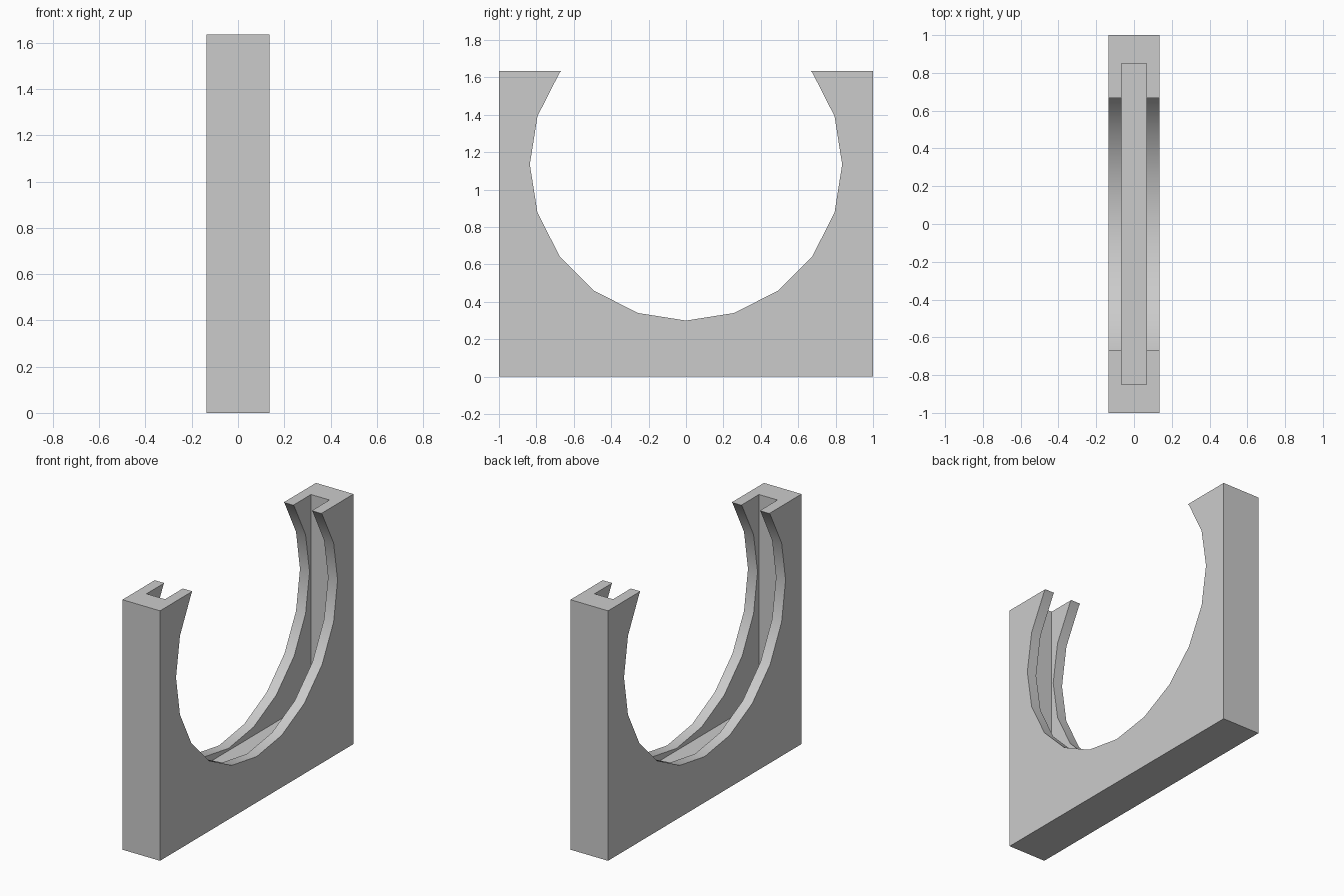
import bpy
import bmesh
from math import radians
from mathutils import Matrix

old = bpy.data.objects.get("Cube")
if old:
    bpy.data.objects.remove(old, do_unlink=True)

WIDTH, HEIGHT = 0.272, 1.635
CENTRE_Z, RADIUS = 1.135, 0.835
SLOT_WIDTH, SLOT_REACH = 0.134, 0.85

grey = bpy.data.materials.new("plain_grey")
grey.use_nodes = True
colour = (0.6, 0.6, 0.6, 1)
grey.diffuse_color = colour
grey.node_tree.nodes["Principled BSDF"].inputs["Base Color"].default_value = colour


def add_object(name, bm):
    mesh = bpy.data.meshes.new(name)
    bm.to_mesh(mesh)
    bm.free()
    mesh.materials.append(grey)
    obj = bpy.data.objects.new(name, mesh)
    bpy.context.collection.objects.link(obj)
    return obj


def box(name, size, bottom):
    bm = bmesh.new()
    bmesh.ops.create_cube(bm, size=1)
    bmesh.ops.scale(bm, vec=size, verts=bm.verts)
    bmesh.ops.translate(bm, vec=(0, 0, bottom + size[2] / 2), verts=bm.verts)
    return add_object(name, bm)


# Upright block
cradle = box("cradle_block", (WIDTH, 2, HEIGHT), 0)

# Round opening through the block, a 20-sided cylinder with a corner at the bottom
bm = bmesh.new()
bmesh.ops.create_cone(bm, cap_ends=True, segments=20, radius1=RADIUS, radius2=RADIUS, depth=1,
                      matrix=Matrix.Translation((0, 0, CENTRE_Z)) @ Matrix.Rotation(radians(90), 4, "Y"))
opening = add_object("opening_cutter", bm)

# Square-cornered slot between the two cheeks
slot = box("slot_cutter", (SLOT_WIDTH, 2 * SLOT_REACH, 2), CENTRE_Z - SLOT_REACH)

bpy.ops.object.select_all(action="DESELECT")
bpy.context.view_layer.objects.active = cradle
cradle.select_set(True)
for cutter in (opening, slot):
    cutter.hide_render = True
    mod = cradle.modifiers.new(cutter.name, "BOOLEAN")
    mod.operation = "DIFFERENCE"
    mod.solver = "EXACT"
    mod.object = cutter
    bpy.ops.object.modifier_apply(modifier=mod.name)
    bpy.data.objects.remove(cutter, do_unlink=True)

bpy.ops.object.shade_smooth_by_angle(angle=radians(30))
